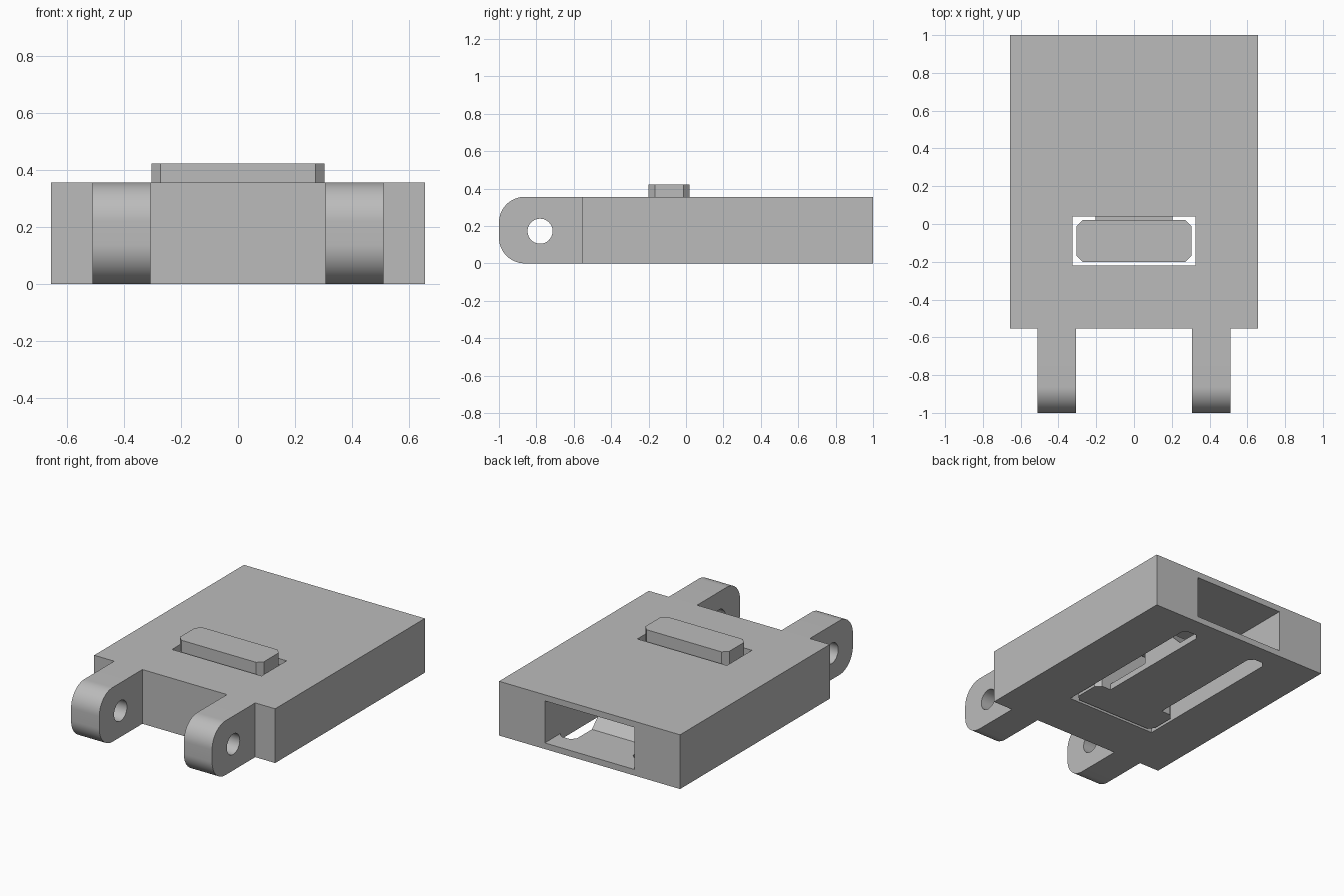
import bpy
import bmesh
from math import cos, sin, pi
from mathutils import Vector

cube = bpy.data.objects.get("Cube")
if cube:
    bpy.data.objects.remove(cube, do_unlink=True)

grey = bpy.data.materials.new("plain grey")
grey.use_nodes = True
grey.diffuse_color = (0.5, 0.5, 0.5, 1)
grey.node_tree.nodes["Principled BSDF"].inputs["Base Color"].default_value = (0.5, 0.5, 0.5, 1)


def prism(name, outline, axis, low, high):
    """Extrude a 2D outline along x (outline is y, z) or z (outline is x, y)."""
    bm = bmesh.new()
    place = (lambda a, b: (low, a, b)) if axis == "x" else (lambda a, b: (a, b, low))
    face = bm.faces.new([bm.verts.new(place(a, b)) for a, b in outline])
    side = bmesh.ops.extrude_face_region(bm, geom=[face])["geom"]
    step = Vector((high - low, 0, 0)) if axis == "x" else Vector((0, 0, high - low))
    bmesh.ops.translate(bm, verts=[v for v in side if isinstance(v, bmesh.types.BMVert)], vec=step)
    bmesh.ops.recalc_face_normals(bm, faces=bm.faces)
    mesh = bpy.data.meshes.new(name)
    bm.to_mesh(mesh)
    bm.free()
    mesh.materials.append(grey)
    obj = bpy.data.objects.new(name, mesh)
    bpy.context.collection.objects.link(obj)
    return obj


def rect(a0, a1, b0, b1):
    return [(a0, b0), (a1, b0), (a1, b1), (a0, b1)]


def arc(cy, cz, radius, start, end, steps):
    return [(cy + radius * cos(start + (end - start) * i / steps),
             cz + radius * sin(start + (end - start) * i / steps)) for i in range(steps + 1)]


def select_only(obj):
    bpy.ops.object.select_all(action="DESELECT")
    obj.select_set(True)
    bpy.context.view_layer.objects.active = obj


def cut(obj, cutter):
    cutter.hide_render = True
    mod = obj.modifiers.new("cut", "BOOLEAN")
    mod.operation = "DIFFERENCE"
    mod.solver = "EXACT"
    mod.object = cutter
    select_only(obj)
    bpy.ops.object.modifier_apply(modifier=mod.name)
    bpy.data.objects.remove(cutter, do_unlink=True)


HALF, FRONT, BACK, TOP = 0.657, -0.553, 1.0, 0.356
INNER, WALL = 0.325, 0.04
TONGUE = 0.205
POCKET = -0.22

# Housing with a pocket open at the back
housing = prism("housing", rect(-HALF, HALF, FRONT, BACK), "z", 0, TOP)
cut(housing, prism("pocket_cutter", rect(-INNER, INNER, POCKET, BACK + 0.2), "z", WALL, TOP - WALL))

# Button window in the roof
cut(housing, prism("window_cutter", rect(-INNER, INNER, POCKET, 0.04), "z", TOP - 0.1, TOP + 0.1))

# U-shaped slot in the floor that frees the spring tongue
half_slot = [(INNER, POCKET), (INNER, 0.84), (INNER - 0.03, 0.87),
             (TONGUE + 0.03, 0.87), (TONGUE, 0.84), (TONGUE, 0.02)]
slot = half_slot + [(-x, y) for x, y in reversed(half_slot)]
cut(housing, prism("slot_cutter", slot, "z", -0.1, 0.1))

# Push button with chamfered corners at the tongue tip
bx, y0, y1, c = 0.305, -0.2, 0.02, 0.033
right = [(bx - c, y0), (bx, y0 + c), (bx, y1 - c), (bx - c, y1)]
prism("push_button", right + [(-x, y) for x, y in reversed(right)], "z", 0, 0.423)

# Ramped catch on the tongue
prism("catch", [(0.35, WALL), (0.683, WALL), (0.523, 0.2), (0.35, 0.2)], "x", -TONGUE, TONGUE)

# Hinge lugs with rounded ends and pin holes
R = 0.138
lug_outline = [(FRONT, 0), (FRONT, TOP)]
lug_outline += arc(-1 + R, TOP - R, R, pi / 2, pi, 16)
lug_outline += arc(-1 + R, R, R, pi, 1.5 * pi, 16)
for name, low, high in (("left_lug", 0.307, 0.512), ("right_lug", -0.512, -0.307)):
    lug = prism(name, lug_outline, "x", low, high)
    cut(lug, prism("pin_cutter", arc(-0.78, 0.172, 0.067, 0, 2 * pi, 40)[:-1], "x", low - 0.1, high + 0.1))
    select_only(lug)
    bpy.ops.object.shade_smooth_by_angle()
